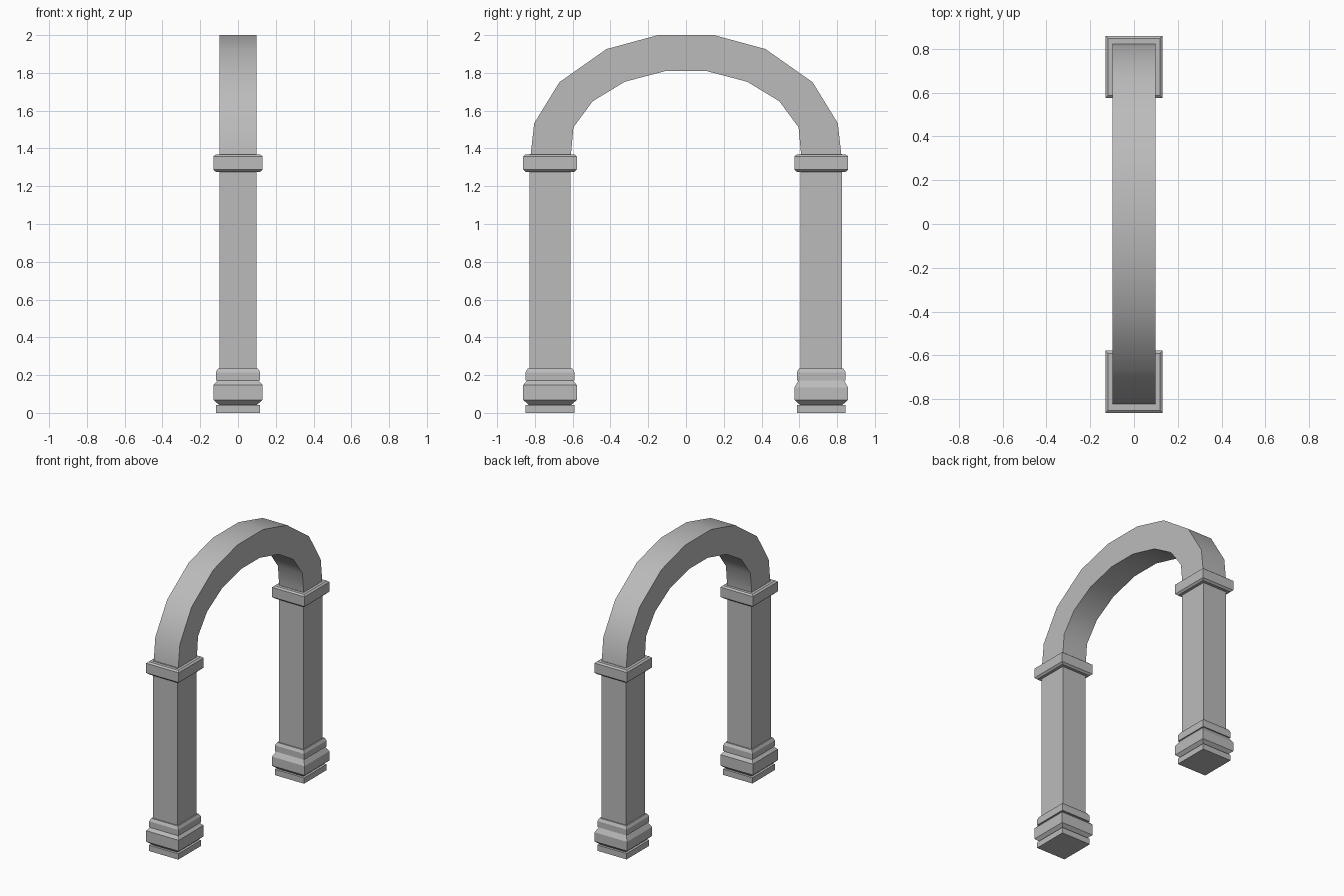
import bpy
import bmesh
import math

cube = bpy.data.objects.get("Cube")
if cube:
    bpy.data.objects.remove(cube, do_unlink=True)

stone = bpy.data.materials.new("grey stone")
stone.use_nodes = True
GREY = (0.5, 0.5, 0.5, 1)
stone.diffuse_color = GREY
stone.node_tree.nodes["Principled BSDF"].inputs["Base Color"].default_value = GREY


def finish(bm, name):
    bmesh.ops.recalc_face_normals(bm, faces=bm.faces)
    mesh = bpy.data.meshes.new(name)
    bm.to_mesh(mesh)
    bm.free()
    mesh.materials.append(stone)
    obj = bpy.data.objects.new(name, mesh)
    bpy.context.collection.objects.link(obj)
    return obj


def stacked(name, y, profile):
    """Rectangular moulding from (half width, height) rings, slightly deeper along y."""
    bm = bmesh.new()
    rings = []
    for half, z in profile:
        rings.append([bm.verts.new((sx * half, y + sy * (half + 0.012), z))
                      for sx, sy in ((-1, -1), (1, -1), (1, 1), (-1, 1))])
    for low, high in zip(rings, rings[1:]):
        for i in range(4):
            j = (i + 1) % 4
            bm.faces.new((low[i], low[j], high[j], high[i]))
    bm.faces.new(rings[0])
    bm.faces.new(rings[-1])
    return finish(bm, name)


# Columns: plinth, swollen base moulding, collar, shaft and capital
for side, y, shoulder in (("front", -0.72, 0.148), ("back", 0.716, 0.135)):
    stacked(side + "_plinth", y, [(0.117, 0), (0.117, 0.042), (0.1, 0.042), (0.1, 0.05)])
    stacked(side + "_base_moulding", y,
            [(0.1, 0.042), (0.13, 0.069), (0.13, shoulder), (0.108, 0.172)])
    stacked(side + "_collar", y,
            [(0.117, 0.172), (0.117, 0.215), (0.106, 0.235)])
    stacked(side + "_shaft", y, [(0.097, 0.17), (0.097, 1.37)])
    stacked(side + "_capital", y,
            [(0.117, 1.276), (0.13, 1.288), (0.13, 1.358), (0.118, 1.368)])

# Arch band: half outlines mirrored across the middle, then swept across the width
outer = [(-0.823, 1.36), (-0.804, 1.533), (-0.67, 1.751), (-0.421, 1.926), (-0.148, 2.0)]
inner = [(-0.61, 1.36), (-0.596, 1.512), (-0.494, 1.65), (-0.324, 1.753), (-0.108, 1.81)]


def mirrored(half):
    return half + [(-y, z) for y, z in reversed(half)]


bm = bmesh.new()
sections = []
for (yo, zo), (yi, zi) in zip(mirrored(outer), mirrored(inner)):
    sections.append([bm.verts.new(p) for p in (
        (-0.098, yo, zo), (0.098, yo, zo), (0.098, yi, zi), (-0.098, yi, zi))])
for a, b in zip(sections, sections[1:]):
    for i in range(4):
        j = (i + 1) % 4
        bm.faces.new((a[i], a[j], b[j], b[i]))
bm.faces.new(sections[0])
bm.faces.new(sections[-1])
arch = finish(bm, "arch_band")

# Smooth along the curve, crisp at its edges
bpy.ops.object.select_all(action='DESELECT')
arch.select_set(True)
bpy.context.view_layer.objects.active = arch
bpy.ops.object.shade_smooth_by_angle(angle=math.radians(40))
